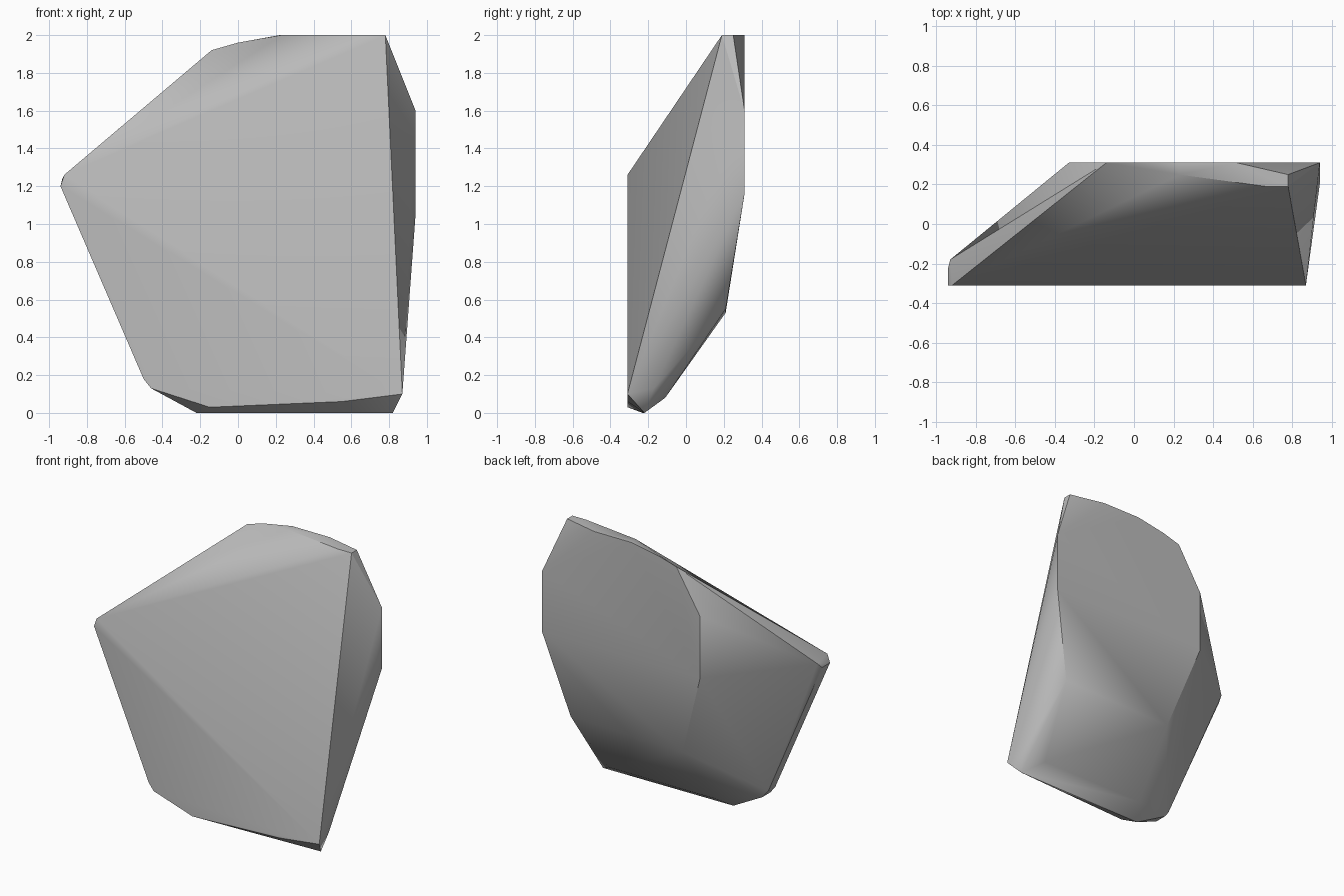
import bpy, bmesh, math

cube = bpy.data.objects.get("Cube")
if cube:
    bpy.data.objects.remove(cube, do_unlink=True)

# Plain stone colour
stone = bpy.data.materials.new("stone_grey")
stone.use_nodes = True
colour = (0.5, 0.5, 0.5, 1)
stone.diffuse_color = colour
stone.node_tree.nodes["Principled BSDF"].inputs["Base Color"].default_value = colour

# Outlines (x, z) of the flat front and back of the slab
front = [(-.92, 1.26), (-.94, 1.2), (-.5, .18), (-.46, .13), (-.15, .03), (.55, .06), (.87, .1)]
back = [(.94, 1.6), (.94, 1.16), (-.33, 1.16), (-.33, 1.61), (-.14, 1.92),
        (0, 1.96), (.22, 2), (.52, 2)]
corners = [(x, -.31, z) for x, z in front] + [(x, .31, z) for x, z in back]

# Chipped top edge, right side, lower back ridge, foot and left tip
corners += [(.23, .25, 2), (.67, .19, 2), (.78, .19, 2), (.78, .25, 2)]
corners += [(.94, .2, 1.05), (.85, -.17, .13)]
corners += [(.78, .21, .55), (-.12, .21, .53), (.7, -.11, .08), (-.14, -.11, .08)]
corners += [(-.22, -.23, 0), (.82, -.22, 0), (-.5, -.23, .18), (-.46, -.22, .13)]
corners += [(-.93, -.18, 1.24), (-.94, -.22, 1.2)]

# Wrap the corners into one faceted solid
bm = bmesh.new()
for corner in corners:
    bm.verts.new(corner)
hull = bmesh.ops.convex_hull(bm, input=bm.verts)
loose = [v for v in bm.verts if not v.link_faces]
bmesh.ops.delete(bm, geom=loose, context="VERTS")
bmesh.ops.dissolve_limit(bm, angle_limit=math.radians(0.5), verts=bm.verts, edges=bm.edges)
bmesh.ops.recalc_face_normals(bm, faces=bm.faces)
mesh = bpy.data.meshes.new("rock")
bm.to_mesh(mesh)
bm.free()
mesh.materials.append(stone)

rock = bpy.data.objects.new("rock", mesh)
bpy.context.collection.objects.link(rock)
bpy.context.view_layer.objects.active = rock
rock.select_set(True)
bpy.ops.object.shade_smooth_by_angle(angle=math.radians(30))
